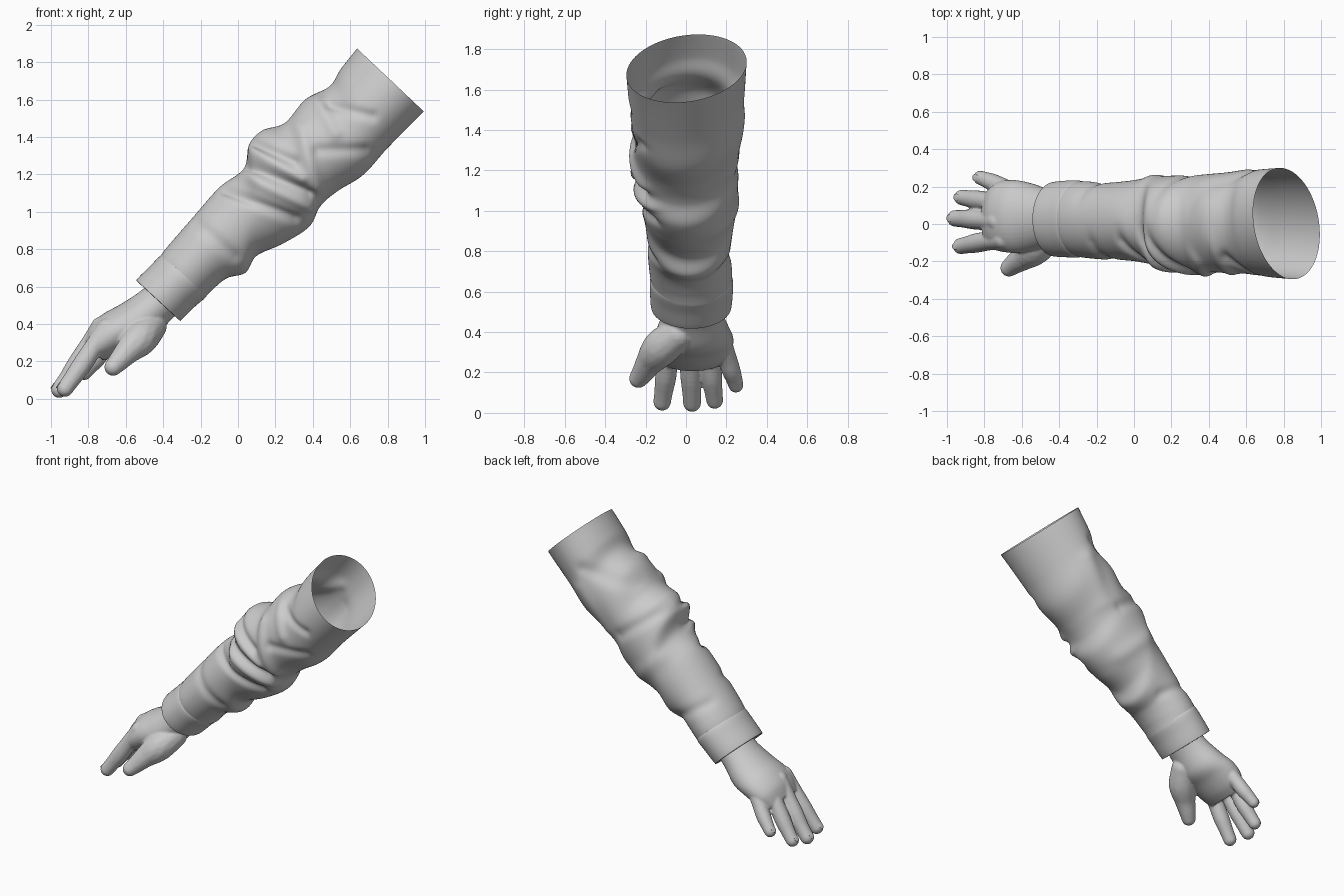
import bpy, bmesh, math
from mathutils import Vector

cube = bpy.data.objects.get("Cube")
if cube:
    bpy.data.objects.remove(cube)

grey = bpy.data.materials.new("plain grey")
grey.use_nodes = True
colour = (0.6, 0.6, 0.6, 1)
grey.diffuse_color = colour
grey.node_tree.nodes["Principled BSDF"].inputs["Base Color"].default_value = colour


def make_object(name, bm):
    bmesh.ops.recalc_face_normals(bm, faces=bm.faces)
    mesh = bpy.data.meshes.new(name)
    bm.to_mesh(mesh)
    bm.free()
    mesh.materials.append(grey)
    mesh.shade_smooth()
    obj = bpy.data.objects.new(name, mesh)
    bpy.context.collection.objects.link(obj)
    return obj


def spline(rows, t):
    """Smooth interpolation through rows of equal length, t from 0 to 1."""
    f = t * (len(rows) - 1)
    i = min(int(f), len(rows) - 2)
    u = f - i
    p = [rows[max(0, min(len(rows) - 1, i + k))] for k in (-1, 0, 1, 2)]
    return [b + 0.5 * u * (c - a + u * (2*a - 5*b + 4*c - d + u * (3*(b - c) + d - a)))
            for a, b, c, d in zip(*p)]


def loft(bm, sections, steps, sides, displace=None, caps=False, skew=0):
    """Tube through sections: top x, top z, bottom x, bottom z, min y, max y."""
    rings = []
    for i in range(steps + 1):
        tx, tz, bx, bz, y0, y1 = spline(sections, i / steps)
        centre = Vector((tx + bx, y0 + y1, tz + bz)) / 2
        up = Vector((tx - bx, 0, tz - bz)) / 2
        side = Vector((0, (y1 - y0) / 2, 0)) + up * skew * (i / steps) ** 3
        ring = []
        for j in range(sides):
            a = math.tau * j / sides
            p = centre + up * math.cos(a) + side * math.sin(a)
            if displace:
                p += (p - centre).normalized() * displace(p, math.sin(a))
            ring.append(bm.verts.new(p))
        rings.append(ring)
    for r, q in zip(rings, rings[1:]):
        for j in range(sides):
            k = (j + 1) % sides
            bm.faces.new((r[j], r[k], q[k], q[j]))
    if caps:
        bm.faces.new(rings[0])
        bm.faces.new(rings[-1])


# Cloth folds: start x, z, end x, z, height, width
front_folds = [
    (.04, 1.26, .38, 1.10, -.028, .028), (.09, 1.37, .30, 1.27, -.02, .026),
    (.02, 1.19, .38, 1.03, .018, .03), (.07, 1.32, .34, 1.18, .018, .03),
    (-.07, 1.12, .31, .96, -.024, .028), (.33, 1.44, .42, 1.14, .02, .04),
    (.49, 1.57, .72, 1.51, -.016, .026), (.43, 1.33, .68, 1.33, -.014, .03),
    (.42, 1.60, .52, 1.42, .014, .035), (-.22, .94, -.02, .76, -.012, .035),
]
back_folds = [
    (.10, 1.38, .33, 1.20, -.014, .04), (.30, 1.52, .60, 1.60, -.012, .04),
    (.05, 1.10, .25, .90, .012, .055), (-.28, .85, -.08, .72, -.01, .035),
    (.45, 1.20, .62, 1.45, .012, .055),
]


def cloth(p, side):
    folds = front_folds if side < 0 else back_folds
    weight = min(1, abs(side) * 1.8)
    total = 0
    here = Vector((p.x, p.z))
    for x0, z0, x1, z1, height, width in folds:
        a, d = Vector((x0, z0)), Vector((x1 - x0, z1 - z0))
        t = max(0, min(1, (here - a).dot(d) / d.length_squared))
        dist = (here - a - d * t).length
        total += height * math.exp(-(dist / width) ** 2)
    return total * weight


# Sleeve, an open cloth tube bunched at the elbow
sleeve_sections = [
    (-.42, .755, -.185, .53, -.17, .225), (-.38, .81, -.14, .58, -.18, .228),
    (-.25, .96, -.06, .645, -.19, .22), (-.10, 1.13, .04, .675, -.195, .23),
    (.03, 1.23, .10, .765, -.21, .245), (.06, 1.36, .24, .83, -.235, .255),
    (.13, 1.435, .38, .92, -.25, .26), (.25, 1.475, .44, 1.03, -.26, .262),
    (.36, 1.60, .53, 1.11, -.262, .27), (.49, 1.67, .67, 1.20, -.265, .28),
    (.55, 1.76, .80, 1.345, -.28, .29), (.64, 1.87, .99, 1.54, -.295, .30),
]
bm = bmesh.new()
loft(bm, sleeve_sections, 150, 112, cloth, skew=0.2)
make_object("sleeve", bm)

# Turned-back cuff with a rolled inner edge
cuff_sections = [
    (-.42, .67, -.25, .51, -.10, .17), (-.50, .61, -.345, .465, -.125, .185),
    (-.538, .628, -.315, .422, -.165, .218), (-.535, .645, -.300, .425, -.174, .226),
    (-.47, .71, -.24, .485, -.178, .232), (-.415, .765, -.18, .538, -.178, .232),
    (-.385, .77, -.165, .57, -.165, .215),
]
bm = bmesh.new()
loft(bm, cuff_sections, 48, 80)
make_object("cuff", bm)

# Palm, back of the hand and wrist
bm = bmesh.new()
palm_sections = [
    (-.42, .66, -.27, .51, -.10, .16), (-.53, .57, -.37, .41, -.115, .18),
    (-.63, .505, -.46, .31, -.145, .215), (-.72, .455, -.56, .27, -.155, .235),
    (-.785, .395, -.655, .225, -.145, .225), (-.82, .315, -.725, .205, -.125, .185),
]
loft(bm, palm_sections, 30, 40, caps=True)


def digit(points):
    """Rounded limb through points of x, y, z, radius."""
    for i in range(37):
        x, y, z, r = spline(points, i / 36)
        made = bmesh.ops.create_uvsphere(bm, u_segments=16, v_segments=10, radius=r)
        bmesh.ops.translate(bm, verts=made["verts"], vec=(x, y, z))


# Fingers from knuckle to tip, then thumb from its mound
index_finger = [(-.70, -.08, .375, .056), (-.775, -.09, .27, .052),
                (-.835, -.10, .18, .053), (-.885, -.11, .11, .047), (-.925, -.118, .055, .044)]
middle_finger = [(-.73, .015, .385, .056), (-.795, .02, .285, .053),
                 (-.86, .025, .185, .054), (-.91, .028, .11, .048), (-.955, .03, .05, .045)]
ring_finger = [(-.715, .105, .37, .054), (-.78, .12, .27, .051),
               (-.835, .128, .18, .052), (-.88, .135, .115, .046), (-.92, .142, .062, .042)]
little_finger = [(-.67, .18, .335, .052), (-.715, .205, .27, .047),
                 (-.755, .222, .215, .047), (-.79, .236, .175, .042), (-.822, .247, .138, .038)]
thumb = [(-.46, -.04, .39, .08), (-.52, -.12, .325, .092),
         (-.585, -.175, .26, .07), (-.635, -.21, .205, .056), (-.668, -.235, .17, .047)]
for points in (index_finger, middle_finger, ring_finger, little_finger, thumb):
    digit(points)
hand = make_object("hand", bm)

# Fuse the hand into one skin
remesh = hand.modifiers.new("fuse", 'REMESH')
remesh.mode = 'VOXEL'
remesh.voxel_size = 0.007
remesh.use_smooth_shade = True
smooth = hand.modifiers.new("soften", 'SMOOTH')
smooth.factor = 0.5
smooth.iterations = 4

# Fingernails, thin plates on the finger tips
bm = bmesh.new()
for points in (index_finger, middle_finger, ring_finger, little_finger):
    a, b = Vector(points[-2][:3]), Vector(points[-1][:3])
    along = (b - a).normalized()
    out = along.cross(Vector((0, 1, 0))).normalized()
    if out.z < 0:
        out = -out
    across = along.cross(out)
    centre = b + out * (points[-1][3] - 0.004)
    made = bmesh.ops.create_uvsphere(bm, u_segments=16, v_segments=8, radius=1)
    for v in made["verts"]:
        c = v.co.copy()
        v.co = centre + along * c.x * .026 + across * c.y * .02 + out * c.z * .004
make_object("fingernails", bm)
